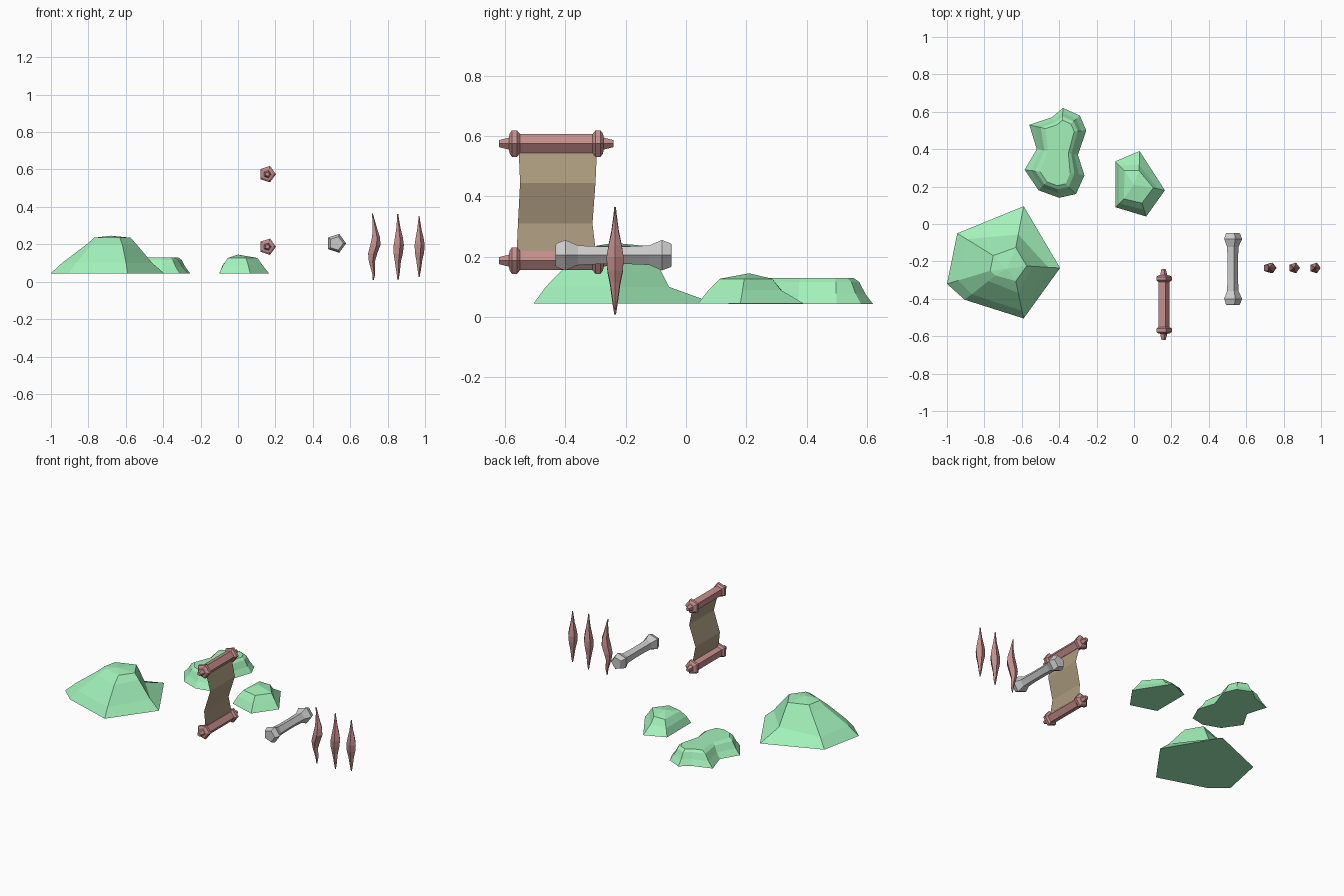
import bpy, bmesh, math
from mathutils import Vector

if "Cube" in bpy.data.objects:
    bpy.data.objects.remove(bpy.data.objects["Cube"])


def material(name, rgb):
    m = bpy.data.materials.new(name)
    m.diffuse_color = (*rgb, 1)
    m.use_nodes = True
    m.node_tree.nodes["Principled BSDF"].inputs["Base Color"].default_value = m.diffuse_color
    return m


GREEN = material("slime_green", (0.36, 0.88, 0.49))
PINK = material("dusty_rose", (0.55, 0.27, 0.26))
TAN = material("parchment", (0.41, 0.33, 0.21))


def finish(name, bm, mat=None, solid=True):
    if solid:
        bmesh.ops.recalc_face_normals(bm, faces=bm.faces)
    me = bpy.data.meshes.new(name)
    bm.to_mesh(me)
    bm.free()
    ob = bpy.data.objects.new(name, me)
    bpy.context.collection.objects.link(ob)
    if mat:
        me.materials.append(mat)
    return ob


def loft(bm, rings):
    """Skin equal-length rings of points and cap both ends."""
    loops = [[bm.verts.new(p) for p in r] for r in rings]
    n = len(loops[0])
    for a, b in zip(loops, loops[1:]):
        for i in range(n):
            j = (i + 1) % n
            bm.faces.new((a[i], a[j], b[j], b[i]))
    bm.faces.new(loops[0][::-1])
    bm.faces.new(loops[-1])
    return loops


def five(r):
    return [(r * math.cos(i * math.tau / 5), r * math.sin(i * math.tau / 5)) for i in range(5)]


def y_lathe(name, centre, half, mat=None):
    """Five-sided bar along y, mirrored about its centre."""
    cx, cy, cz = centre
    prof = [(-d, r) for d, r in half] + [(d, r) for d, r in reversed(half)]
    bm = bmesh.new()
    loft(bm, [[(cx + u, cy + d, cz + v) for u, v in five(r)] for d, r in prof])
    return finish(name, bm, mat)


def mound(name, base, spine, levels, apex=None):
    """Rings shrink towards a spine segment; a scale may vary per corner."""
    a, b = Vector(spine[0]), Vector(spine[1])
    d = b - a
    rings = []
    for z, s in levels:
        ring = []
        for i, p in enumerate(base):
            p = Vector(p)
            t = max(0, min(1, (p - a).dot(d) / d.length_squared))
            c = a + d * t
            k = s[i] if isinstance(s, list) else s
            q = c + (p - c) * k
            ring.append((q.x, q.y, z))
        rings.append(ring)
    bm = bmesh.new()
    loft(bm, rings)
    if apex:
        bm.faces.ensure_lookup_table()
        res = bmesh.ops.poke(bm, faces=[bm.faces[-1]])
        res["verts"][0].co = apex
    return finish(name, bm, GREEN)


# Three slime mounds
mound("large_mound",
      [(-1, -.32), (-.945, -.05), (-.59, .095), (-.395, -.235), (-.59, -.505), (-.905, -.405)],
      [(-.67, -.22), (-.65, -.22)],
      [(.045, 1), (.1, [.82, .82, .52, .75, .86, .84]),
       (.2, [.42, .42, .36, .42, .52, .46]), (.235, .3)],
      (-.68, -.24, .246))
mound("medium_mound",
      [(-.38, .62), (-.44, .57), (-.56, .53), (-.52, .4), (-.585, .29), (-.51, .18),
       (-.40, .14), (-.31, .16), (-.265, .26), (-.30, .37), (-.255, .5), (-.29, .58)],
      [(-.42, .27), (-.385, .49)],
      [(.043, 1), (.078, .8), (.116, .65), (.13, .5)])
mound("small_mound",
      [(-.10, .335), (.03, .39), (.165, .18), (.065, .04), (-.10, .09)],
      [(.015, .2), (.025, .21)],
      [(.045, 1), (.09, [.85, .58, .75, .78, .82]), (.127, [.6, .42, .56, .55, .6])],
      (.0, .21, .145))

# Scroll rods with flanges and tapered tips
rod = [(.19, .012), (.157, .021), (.155, .034), (.147, .046), (.130, .046), (.12, .033)]
for label, z in (("upper", .575), ("lower", .187)):
    y_lathe(label + "_scroll_rod", (.157, -.43, z), rod, PINK)

# Rippled parchment sheet (x, z, left y, right y)
bm = bmesh.new()
rows = [[bm.verts.new((x, y, z)) for y in (y0, y1)] for x, z, y0, y1 in (
    (.16, .56, -.555, -.295), (.188, .445, -.55, -.30),
    (.15, .31, -.557, -.31), (.165, .2, -.562, -.297))]
for p, q in zip(rows, rows[1:]):
    bm.faces.new((p[0], q[0], q[1], p[1]))
finish("parchment_sheet", bm, TAN, solid=False)

# Bone with flared ends
y_lathe("bone", (.525, -.24, .205),
        [(.192, .038), (.188, .042), (.16, .053), (.118, .034), (.05, .031)])

# Three bent five-sided spikes: (z fraction, radius, bend)
SPIKE = [(0, .003, 0), (.1, .009, .1), (.28, .018, -.5), (.4, .027, -.3), (.53, .030, .5),
         (.65, .023, .7), (.78, .013, .4), (.92, .006, 0), (1, .003, -.3)]
for i, (x, z0, z1, bend) in enumerate(((.723, .008, .365, .018), (.855, .008, .362, .004),
                                       (.968, .025, .35, .001))):
    bm = bmesh.new()
    loft(bm, [[(x + bend * b + u, -.235 + v, z0 + (z1 - z0) * f) for u, v in five(r)]
              for f, r, b in SPIKE])
    finish("spike_%d" % (i + 1), bm, PINK)
